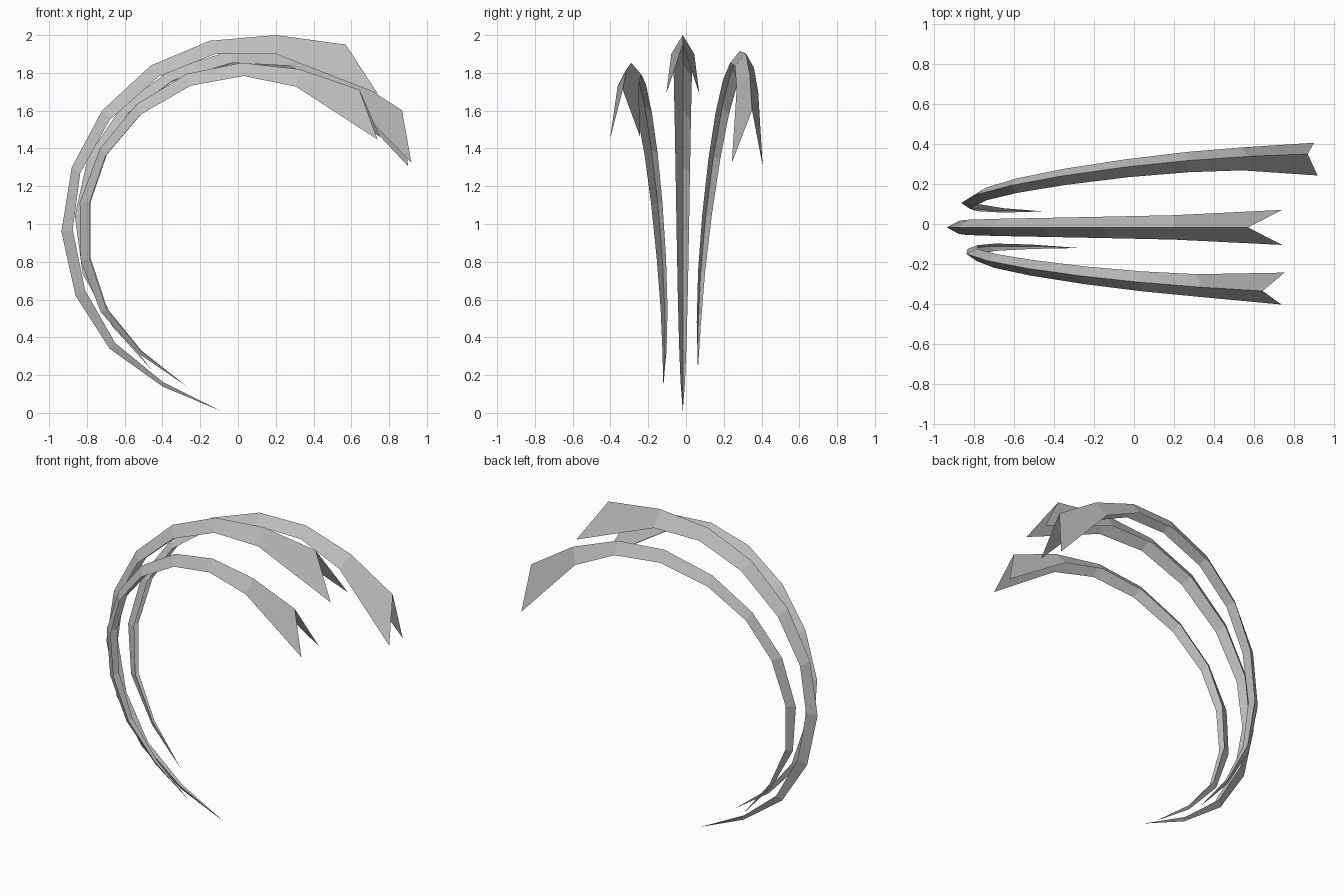
import bpy
import bmesh
from mathutils import Vector

cube = bpy.data.objects.get("Cube")
if cube:
    bpy.data.objects.remove(cube, do_unlink=True)

# Single grey material
grey = bpy.data.materials.new("plain_grey")
grey.use_nodes = True
colour = (0.52, 0.52, 0.52, 1.0)
grey.diffuse_color = colour
grey.node_tree.nodes["Principled BSDF"].inputs["Base Color"].default_value = colour

# Claw profile measured from its tip: outer ridge, inner edge, half width
RIDGE = [(0, 0), (-.31, .13), (-.59, .33), (-.77, .61), (-.845, .95), (-.79, 1.29),
         (-.63, 1.59), (-.37, 1.83), (-.06, 1.96), (.29, 1.99), (.66, 1.94)]
EDGE = [(0, 0), (-.31, .155), (-.56, .36), (-.72, .64), (-.785, .96), (-.745, 1.26),
        (-.59, 1.54), (-.33, 1.77), (-.03, 1.89), (.29, 1.89), (.83, 1.68)]
WIDTH = [0, .012, .02, .027, .033, .038, .043, .048, .054, .061, .0875]


def make_claw(name, tip, cos, sin, lean_x, lean_z, width_scale):
    """Folded open blade: scaled turn in the xz plane, then a sideways lean."""
    side = Vector((-lean_x, 1, -lean_z)).normalized() * width_scale

    def place(point, offset):
        x = cos * point[0] + sin * point[1]
        z = cos * point[1] - sin * point[0]
        return Vector(tip) + Vector((x, lean_x * x + lean_z * z, z)) + side * offset

    bm = bmesh.new()
    point = bm.verts.new(place(RIDGE[0], 0))
    rows = []
    for ridge, edge, w in list(zip(RIDGE, EDGE, WIDTH))[1:]:
        rows.append([bm.verts.new(place(edge, -w)), bm.verts.new(place(ridge, 0)),
                     bm.verts.new(place(edge, w))])
    # Two triangles at the tip, then pairs of quads along the fold
    for i in range(2):
        bm.faces.new((point, rows[0][i], rows[0][i + 1]))
        for a, b in zip(rows, rows[1:]):
            bm.faces.new((a[i], b[i], b[i + 1], a[i + 1]))
    # Make the convex side the outside
    bm.normal_update()
    bm.faces.ensure_lookup_table()
    centre = place((0, 1), 0)
    if sum((f.calc_center_median() - centre).dot(f.normal) for f in bm.faces) < 0:
        bmesh.ops.reverse_faces(bm, faces=bm.faces[:])
    mesh = bpy.data.meshes.new(name)
    bm.to_mesh(mesh)
    bm.free()
    mesh.materials.append(grey)
    bpy.context.collection.objects.link(bpy.data.objects.new(name, mesh))


# Three claws, each turned and leaned outward from the middle one
make_claw("middle_claw", (-.09, -.017, .01), 1, 0, 0, 0, 1)
make_claw("front_claw", (-.27, -.12, .14), .869, .175, -.091, -.084, .92)
make_claw("back_claw", (-.455, .063, .225), .844, .395, .1076, .105, .945)
